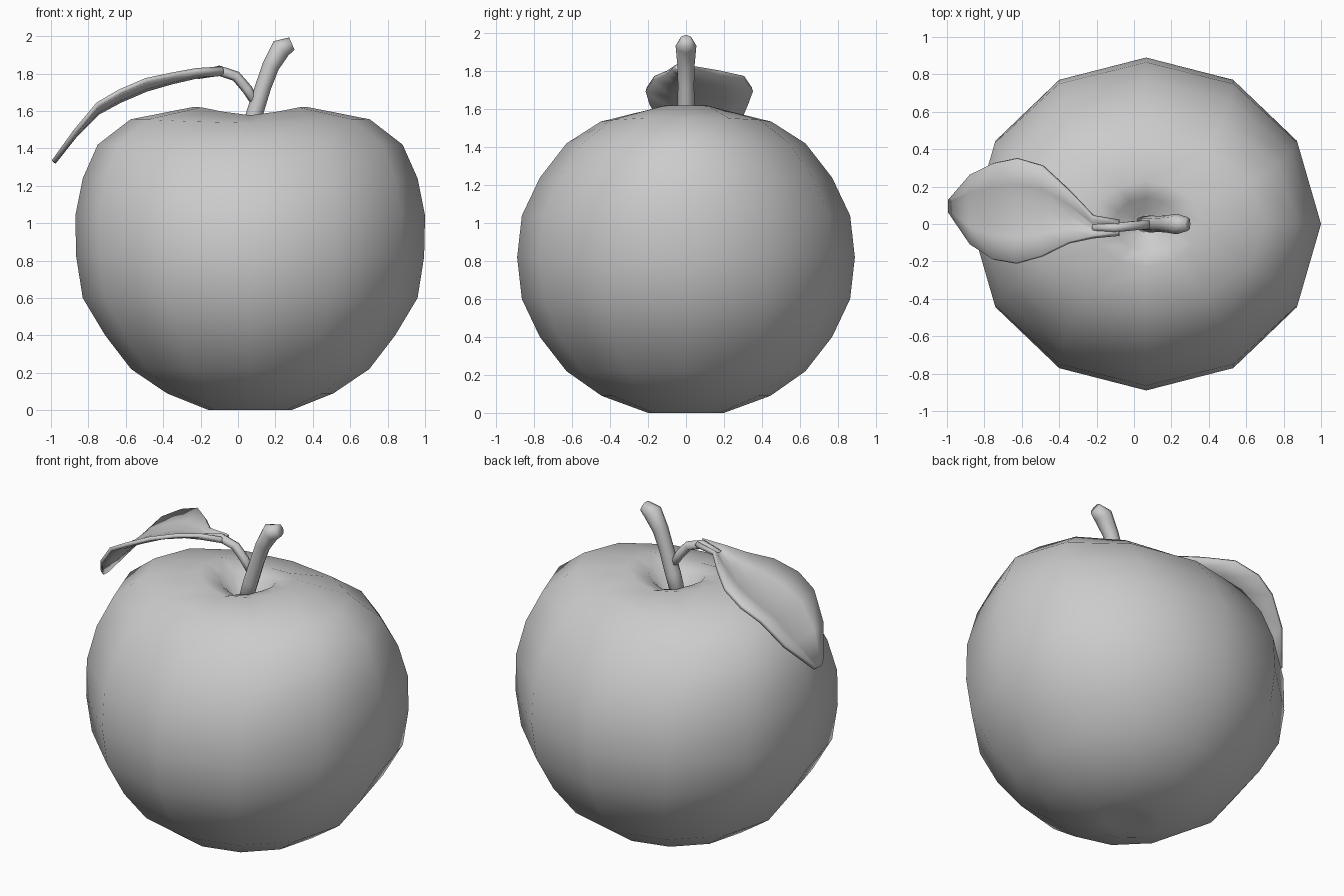
import bpy, bmesh, math
from mathutils import Vector

if "Cube" in bpy.data.objects:
    bpy.data.objects.remove(bpy.data.objects["Cube"])


def make(name, bm):
    bmesh.ops.recalc_face_normals(bm, faces=bm.faces)
    me = bpy.data.meshes.new(name)
    bm.to_mesh(me)
    bm.free()
    ob = bpy.data.objects.new(name, me)
    bpy.context.collection.objects.link(ob)
    for p in me.polygons:
        p.use_smooth = True
    return ob


def skin(bm, rings):
    # bridge successive closed loops, cap both ends with fans
    loops = [[bm.verts.new(p) for p in r] for r in rings]
    n = len(loops[0])
    for a, b in zip(loops, loops[1:]):
        for i in range(n):
            j = (i + 1) % n
            bm.faces.new((a[i], a[j], b[j], b[i]))
    for lp in (loops[0], loops[-1]):
        c = bm.verts.new(sum((v.co for v in lp), Vector()) / n)
        for i in range(n):
            bm.faces.new((lp[i], lp[(i + 1) % n], c))


def tube(name, path, sides=8):
    # path entries: x, y, z, radius (bends in the xz plane)
    pts = [Vector(p[:3]) for p in path]
    rings = []
    for k, p in enumerate(pts):
        t = (pts[min(k + 1, len(pts) - 1)] - pts[max(k - 1, 0)]).normalized()
        side = Vector((0, 1, 0))
        up = t.cross(side).normalized()
        r = path[k][3]
        rings.append([p + r * (math.cos(a) * up + math.sin(a) * side)
                      for a in (2 * math.pi * i / sides for i in range(sides))])
    bm = bmesh.new()
    skin(bm, rings)
    return make(name, bm)


# apple body: rings of x radius, y radius, height, front/back sag
profile = [
    (.115, .115, .005, 0), (.22, .20, 0, 0), (.445, .445, .09, 0),
    (.637, .63, .22, 0), (.775, .77, .40, 0), (.895, .865, .60, 0),
    (.93, .89, .82, 0), (.935, .865, 1.04, 0), (.895, .77, 1.24, 0),
    (.815, .63, 1.42, 0), (.64, .45, 1.555, .02), (.30, .23, 1.622, .045),
    (.17, .14, 1.59, .04), (.07, .06, 1.46, 0)]
rings = []
for rx, ry, z, sag in profile:
    rings.append([Vector((.065 + rx * math.cos(a), ry * math.sin(a),
                          z - sag * math.sin(a) ** 4))
                  for a in (math.tau * i / 12 for i in range(12))])
bm = bmesh.new()
skin(bm, rings)
make("apple_body", bm)

# stem with a flared tip
tube("stem", [(.04, 0, 1.42, .042), (.09, 0, 1.59, .045), (.135, 0, 1.73, .043),
              (.175, 0, 1.84, .046), (.23, 0, 1.935, .055), (.288, 0, 1.96, .036)])

# leaf stalk
tube("leaf_stalk", [(.10, 0, 1.63, .022), (.05, -.005, 1.715, .028),
                    (-.01, -.01, 1.785, .028), (-.10, -.02, 1.815, .028),
                    (-.22, -.02, 1.79, .02)], 6)

# leaf blade: x, lower y, upper y, mid height, edge lift
stations = [(-.08, -.055, .015, 1.80, .03), (-.22, -.07, .04, 1.785, .035),
            (-.35, -.10, .18, 1.755, .04), (-.49, -.17, .31, 1.715, .05),
            (-.63, -.21, .35, 1.655, .05), (-.75, -.19, .325, 1.59, .045),
            (-.87, -.11, .265, 1.47, .02), (-.985, .06, .13, 1.325, .005)]
bm = bmesh.new()
rows = []
for x, y0, y1, z, lift in stations:
    rows.append([bm.verts.new((x, y0 + (y1 - y0) * t, z + lift * (2 * t - 1) ** 2))
                 for t in (0, .25, .5, .75, 1)])
for a, b in zip(rows, rows[1:]):
    for i in range(4):
        bm.faces.new((a[i], a[i + 1], b[i + 1], b[i]))
leaf = make("leaf", bm)
mod = leaf.modifiers.new("thickness", 'SOLIDIFY')
mod.thickness = .024
mod.offset = 0
